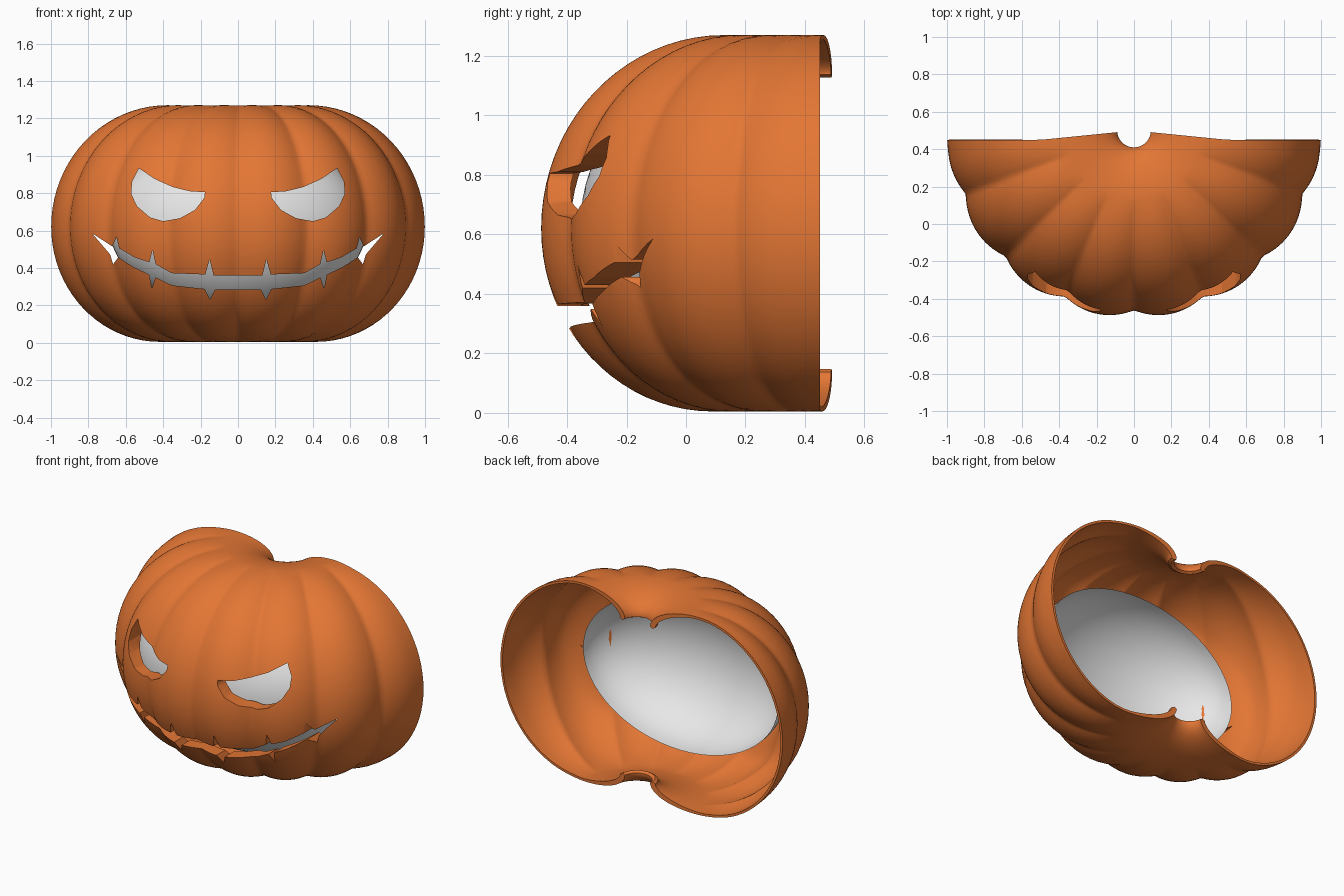
import bpy, bmesh, math
from mathutils import Vector

cube = bpy.data.objects.get("Cube")
if cube:
    bpy.data.objects.remove(cube, do_unlink=True)

AXIS_Y = 0.5          # vertical axis the ribs turn around
MID_Z = 0.62          # height of the widest ring


def material(name, rgb):
    mat = bpy.data.materials.new(name)
    mat.use_nodes = True
    colour = (*rgb, 1.0)
    mat.diffuse_color = colour
    bsdf = mat.node_tree.nodes["Principled BSDF"]
    bsdf.inputs["Base Color"].default_value = colour
    bsdf.inputs["Roughness"].default_value = 0.6
    return mat


def add_object(name, bm, mat):
    bmesh.ops.recalc_face_normals(bm, faces=bm.faces)
    mesh = bpy.data.meshes.new(name)
    bm.to_mesh(mesh)
    bm.free()
    mesh.materials.append(mat)
    obj = bpy.data.objects.new(name, mesh)
    bpy.context.collection.objects.link(obj)
    return obj


def smooth(obj, degrees):
    bpy.ops.object.select_all(action="DESELECT")
    obj.select_set(True)
    bpy.context.view_layer.objects.active = obj
    bpy.ops.object.shade_smooth_by_angle(angle=math.radians(degrees))


def groove(theta):
    """0 on a rib crest, 1 in the valley; the end ribs stay full."""
    theta *= 1 - 0.018 * theta ** 2
    if abs(theta) > math.radians(78.75):
        return 0.0
    return 1 - min(1, (math.sin(8 * theta) ** 2 + 0.005) ** 0.38)


def wall(c, theta):
    """Shell thickness: thick across the face, thin towards the back rim."""
    facing = max(0, c) * math.cos(theta)
    t = min(1, max(0, (facing - 0.45) / 0.25))
    t = t * t * (3 - 2 * t)
    return 0.015 + t * (0.06 + 0.012 * math.sin(2 * theta) ** 4)


def shell_point(phi, turn, inner):
    """One point of the shell; turn runs from -1 to 1 between the back rims."""
    c, s = math.cos(phi), math.sin(phi)
    shoulder, height = (0.38, 0.65) if s > 0 else (0.42, 0.615)
    if c >= 0:
        r, z = shoulder + (1 - shoulder) * c, height * s
        nr, nz = c, s
        fade = c ** 0.6
    else:
        # dimple towards the stem
        r = shoulder + (shoulder - 0.09) * c
        z = height * s - math.copysign(0.133, s) * (1 - abs(s))
        z = math.copysign(height - 0.133 * (1 - abs(s)), s)
        nr, nz = c / 2, s
        fade = 0.0
    # the back rim is flat at the sides and flares out near the stem
    theta = turn * math.acos(min(0.1, 0.05 / r))
    length = math.hypot(nr, nz)
    depth = 0.043 * groove(theta) * fade
    if inner:
        depth += wall(c, theta) + 0.02 * max(0, -c)
    r -= depth * nr / length
    z -= depth * nz / length
    return Vector((r * math.sin(theta), AXIS_Y - r * math.cos(theta), MID_Z + z))


def build_shell(mat):
    bm = bmesh.new()
    steps, turns = 80, 128
    phis = [math.pi * 0.999 * (2 * i / steps - 1) for i in range(steps + 1)]
    rings = []
    for j in range(turns + 1):
        turn = 2 * j / turns - 1
        outer = [shell_point(p, turn, False) for p in phis]
        inner = [shell_point(p, turn, True) for p in phis]
        # rounded lips around the stem holes
        top = (outer[-1] + inner[-1]) / 2 - Vector((0, 0, 0.01))
        bottom = (outer[0] + inner[0]) / 2 + Vector((0, 0, 0.01))
        loop = outer + [top] + inner[::-1] + [bottom]
        rings.append([bm.verts.new(co) for co in loop])
    n = len(rings[0])
    for a, b in zip(rings, rings[1:]):
        for i in range(n):
            k = (i + 1) % n
            bm.faces.new((a[i], a[k], b[k], b[i]))
    # back rim on both sides
    for ring in (rings[0], rings[-1]):
        for i in range(steps):
            bm.faces.new((ring[i], ring[i + 1], ring[n - 3 - i], ring[n - 2 - i]))
        bm.faces.new((ring[steps], ring[steps + 1], ring[steps + 2]))
        bm.faces.new((ring[0], ring[n - 2], ring[n - 1]))
    return add_object("pumpkin_shell", bm, mat)


def cut(target, outline, mat):
    """Push a front outline straight through the shell."""
    bm = bmesh.new()
    face = bm.faces.new([bm.verts.new((x, -0.9, z)) for x, z in outline])
    sides = bmesh.ops.extrude_face_region(bm, geom=[face])
    moved = [v for v in sides["geom"] if isinstance(v, bmesh.types.BMVert)]
    bmesh.ops.translate(bm, verts=moved, vec=(0, 1.1, 0))
    cutter = add_object("cutter", bm, mat)
    cutter.hide_render = True
    mod = target.modifiers.new("opening", "BOOLEAN")
    mod.operation = "DIFFERENCE"
    mod.solver = "EXACT"
    mod.object = cutter
    bpy.context.view_layer.objects.active = target
    bpy.ops.object.modifier_apply(modifier=mod.name)
    bpy.data.objects.remove(cutter, do_unlink=True)


orange = material("pumpkin_orange", (0.77, 0.182, 0.035))
white = material("liner_white", (0.8, 0.8, 0.8))

shell = build_shell(orange)

# eyes
eye = [(0.177, 0.805), (0.18, 0.775), (0.23, 0.71), (0.31, 0.666),
       (0.40, 0.65), (0.47, 0.67), (0.54, 0.73), (0.57, 0.795),
       (0.567, 0.86), (0.53, 0.933), (0.444, 0.875), (0.348, 0.832),
       (0.257, 0.81)]
for side in (1, -1):
    cut(shell, [(side * x, z) for x, z in eye], orange)

# stitched grin: upper lip outwards, corner spike, lower lip back inwards
grin = [(0.13, 0.36), (0.152, 0.445), (0.175, 0.365), (0.355, 0.372),
        (0.44, 0.42), (0.457, 0.495), (0.475, 0.43), (0.55, 0.455),
        (0.635, 0.505), (0.65, 0.564), (0.672, 0.515), (0.78, 0.585),
        (0.684, 0.473), (0.668, 0.42), (0.64, 0.457), (0.56, 0.405),
        (0.475, 0.365), (0.46, 0.29), (0.44, 0.35), (0.353, 0.307),
        (0.178, 0.288), (0.15, 0.232), (0.123, 0.285)]
cut(shell, grin + [(-x, z) for x, z in reversed(grin)], orange)
smooth(shell, 40)

# open bowl lining the inside of the face
bm = bmesh.new()
bmesh.ops.create_uvsphere(bm, u_segments=64, v_segments=32, radius=1)
bmesh.ops.delete(bm, geom=[v for v in bm.verts if v.co.z > 0.01], context="VERTS")
for v in bm.verts:
    x, y, z = v.co
    v.co = (0.69 * x, 0.055 + 0.41 * z, 0.63 + 0.475 * y)
liner = add_object("inner_liner", bm, white)
smooth(liner, 60)
